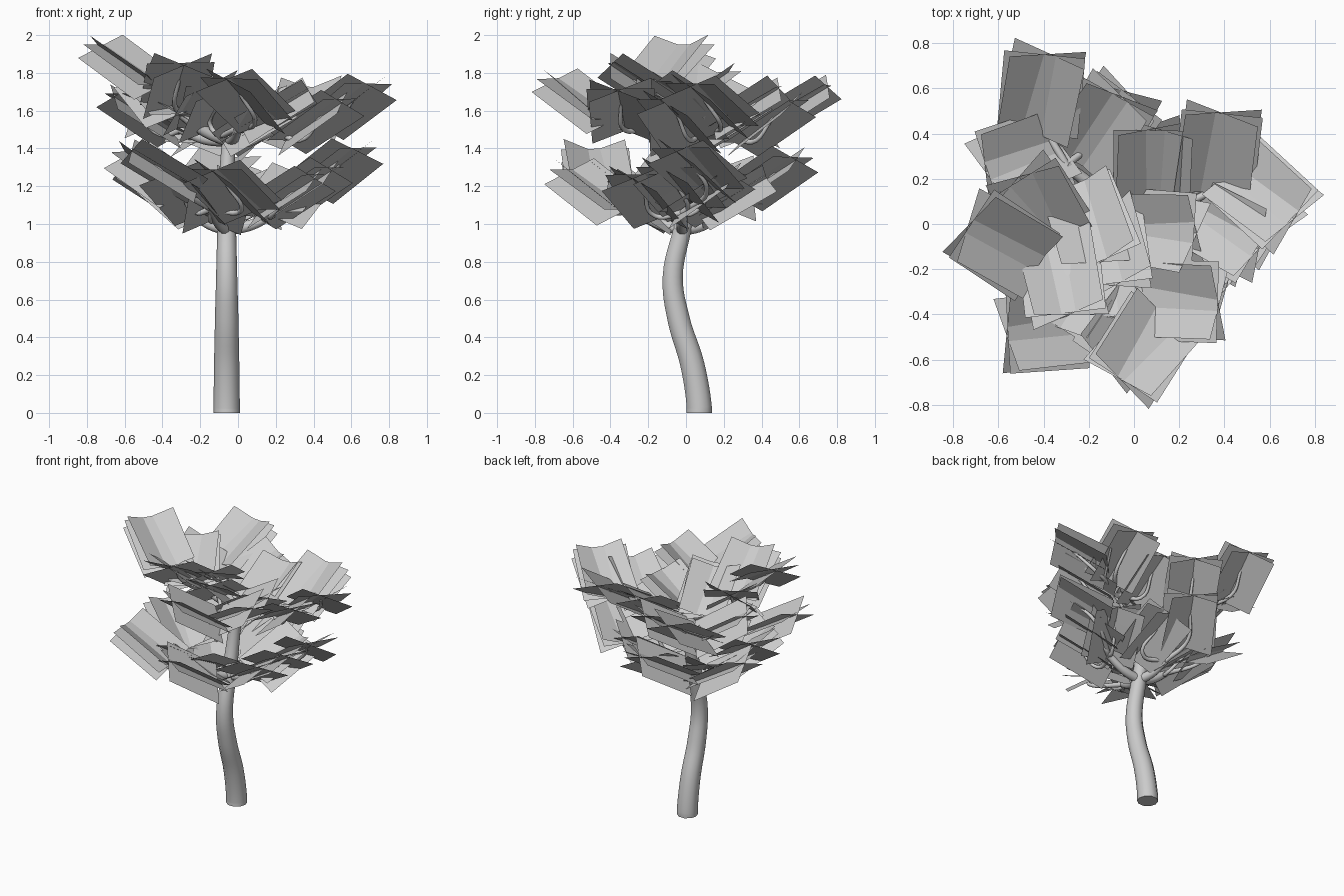
import bpy, math, random
from mathutils import Vector, Matrix

random.seed(4)
cube = bpy.data.objects.get("Cube")
if cube:
    bpy.data.objects.remove(cube)

grey = bpy.data.materials.new("plain_grey")
grey.use_nodes = True
grey.diffuse_color = (0.6, 0.6, 0.6, 1)
grey.node_tree.nodes["Principled BSDF"].inputs["Base Color"].default_value = grey.diffuse_color


def tube(name, points, radii):
    """Tapered round tube through a few points."""
    curve = bpy.data.curves.new(name, 'CURVE')
    curve.dimensions = '3D'
    curve.bevel_depth = 1
    curve.bevel_resolution = 3
    curve.resolution_u = 6
    curve.use_fill_caps = True
    spline = curve.splines.new('BEZIER')
    spline.bezier_points.add(len(points) - 1)
    for bp, p, r in zip(spline.bezier_points, points, radii):
        bp.co, bp.radius = p, r
        bp.handle_left_type = bp.handle_right_type = 'AUTO'
    obj = bpy.data.objects.new(name, curve)
    bpy.context.collection.objects.link(obj)
    curve.materials.append(grey)
    bpy.ops.object.select_all(action='DESELECT')
    obj.select_set(True)
    bpy.context.view_layer.objects.active = obj
    bpy.ops.object.convert(target='MESH')
    bpy.ops.object.shade_smooth_by_angle(angle=math.radians(40))


def leaf_rotation(yaw, pitch, roll):
    """Local x is the leaf tip, y its left side, z its upper face."""
    return (Matrix.Rotation(math.radians(yaw), 3, 'Z')
            @ Matrix.Rotation(math.radians(-pitch), 3, 'Y')
            @ Matrix.Rotation(math.radians(roll), 3, 'X'))


def leaf_cluster(name, centre, yaw):
    """Flat square leaves crossing along the twig, rolled to either side."""
    verts, faces = [], []
    for roll, lift in ((-25, 0), (25, 0), (0, 0.016)):
        rot = leaf_rotation(yaw + random.uniform(-5, 5),
                            PITCH + random.uniform(-2, 2),
                            roll + random.uniform(-2, 2))
        start = len(verts)
        for x, y in ((-1, -1), (1, -1), (1, 1), (-1, 1)):
            verts.append(centre + rot @ Vector((x * 0.205, y * 0.18, lift)))
        faces.append(range(start, start + 4))
    mesh = bpy.data.meshes.new(name)
    mesh.from_pydata(verts, [], faces)
    mesh.materials.append(grey)
    bpy.context.collection.objects.link(bpy.data.objects.new(name, mesh))


PITCH = 31

# Curved trunk
tube("trunk",
     [(-.06, .07, 0), (-.06, .07, .03), (-.06, .035, .25), (-.06, -.04, .5), (-.06, -.07, .72),
      (-.06, -.02, .97), (-.06, .03, 1.2), (-.05, .06, 1.45)],
     [.07, .07, .067, .062, .056, .05, .043, .035])

# Each tier: fork point, then limbs as (hub, leaf clusters of x, y, z, yaw)
tiers = {
    "lower": ((-.06, -.02, .97), [
        ((.2, -.02, 1.06), [(.25, -.2, 1.14, -25), (.5, .06, 1.28, -38), (.26, .1, 1.15, 60),
                            (.34, -.03, 1.18, -30)]),
        ((-.14, -.28, 1.08), [(-.39, -.47, 1.28, 183), (-.03, -.48, 1.17, 235),
                              (-.27, -.3, 1.16, 240), (-.12, -.24, 1.12, 280)]),
        ((-.26, .02, 1.08), [(-.44, -.06, 1.26, 150), (-.44, .2, 1.19, 185), (-.28, .12, 1.14, 130)]),
        ((-.12, .18, 1.05), [(-.12, .43, 1.24, 58), (.06, .25, 1.14, 95)]),
    ]),
    "upper": ((-.05, .06, 1.44), [
        ((.2, .08, 1.5), [(.37, .32, 1.61, 84), (.57, .13, 1.62, -40), (.1, -.03, 1.53, -6),
                          (.4, -.02, 1.54, -30), (.09, .25, 1.56, 86)]),
        ((.0, -.22, 1.5), [(.04, -.55, 1.65, 233), (-.12, -.1, 1.6, 283),
                           (.2, -.34, 1.6, -6)]),
        ((-.3, -.02, 1.58), [(-.58, -.09, 1.83, 151), (-.32, -.23, 1.73, 281),
                             (-.41, .06, 1.68, 123), (-.2, .0, 1.64, 290)]),
        ((-.3, .26, 1.5), [(-.41, .58, 1.62, 81), (-.49, .29, 1.57, 200), (-.15, .42, 1.53, 58)]),
    ]),
}

for tier, (fork, limbs) in tiers.items():
    for i, (hub, clusters) in enumerate(limbs):
        fork_v, hub_v = Vector(fork), Vector(hub)
        bend = fork_v.lerp(hub_v, .5) - Vector((0, 0, .02))
        tube(f"{tier}_limb_{i}", [fork_v, bend, hub_v], [.034, .03, .024])
        for j, (x, y, z, yaw) in enumerate(clusters):
            centre = Vector((x, y, z))
            rot = leaf_rotation(yaw, PITCH, 0)
            # Twig sweeps under the leaves and ends along their crossing line
            tube(f"{tier}_twig_{i}_{j}",
                 [hub_v, centre + rot @ Vector((-.12, 0, -.04)), centre + rot @ Vector((.06, 0, .005))],
                 [.018, .013, .009])
            leaf_cluster(f"{tier}_leaves_{i}_{j}", centre, yaw)
